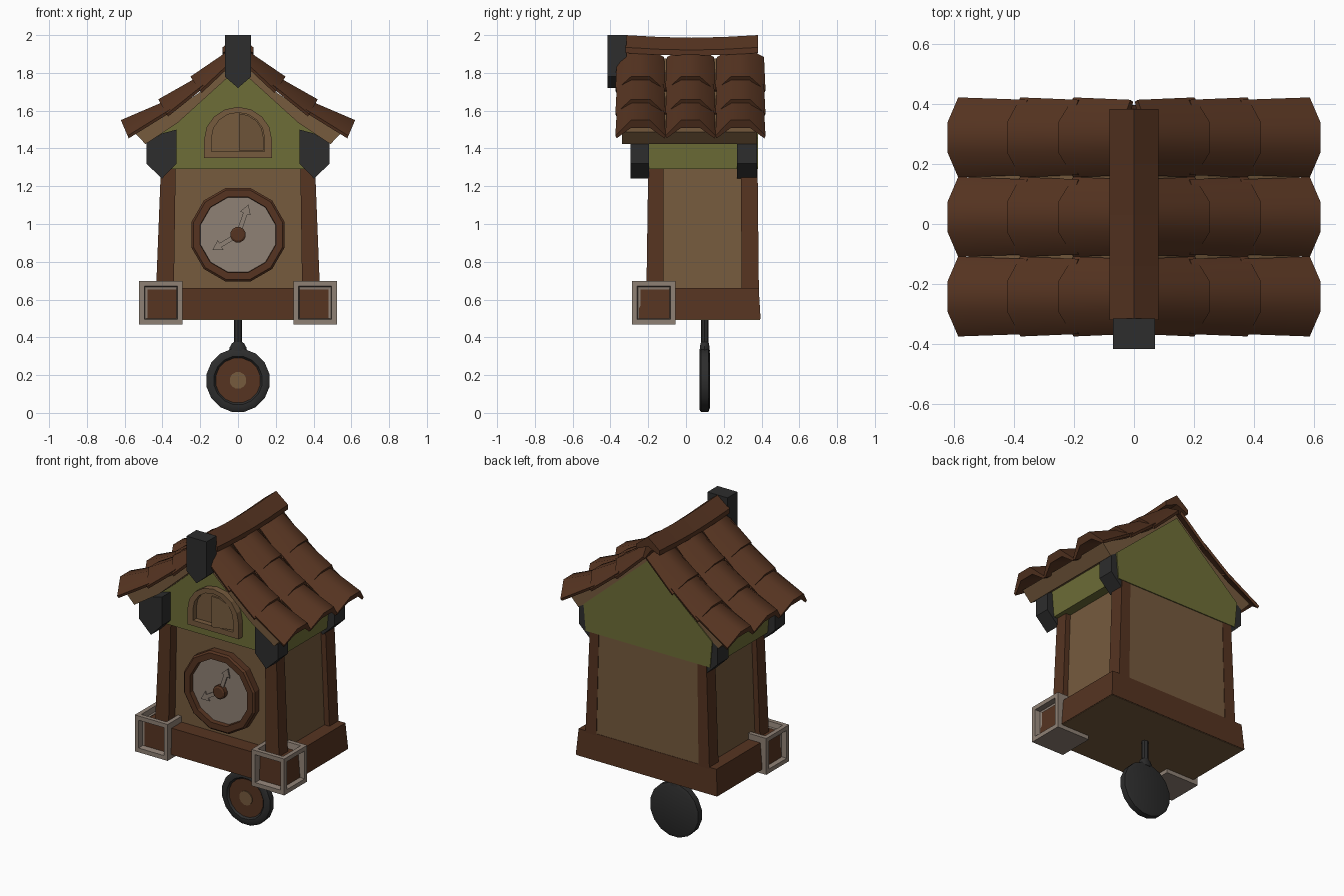
import bpy
import bmesh
from math import sin, cos, pi, radians, hypot
from mathutils import Vector

if "Cube" in bpy.data.objects:
    bpy.data.objects.remove(bpy.data.objects["Cube"], do_unlink=True)


def material(name, rgb):
    m = bpy.data.materials.new(name)
    m.use_nodes = True
    m.diffuse_color = (*rgb, 1)
    m.node_tree.nodes["Principled BSDF"].inputs["Base Color"].default_value = (*rgb, 1)
    return m


BROWN = material("dark brown wood", (0.092, 0.034, 0.015))
WOOD = material("light wood", (0.18, 0.103, 0.047))
GREEN = material("olive green", (0.155, 0.155, 0.038))
STONE = material("pale stone", (0.275, 0.22, 0.178))
IRON = material("dark iron", (0.026, 0.026, 0.026))


def finish(name, bm, mat, smooth=None):
    bmesh.ops.recalc_face_normals(bm, faces=bm.faces)
    mesh = bpy.data.meshes.new(name)
    bm.to_mesh(mesh)
    bm.free()
    mesh.materials.append(mat)
    if smooth:
        mesh.shade_smooth()
        mesh.set_sharp_from_angle(angle=radians(smooth))
    ob = bpy.data.objects.new(name, mesh)
    bpy.context.scene.collection.objects.link(ob)


def loft(name, rings, mat, caps=True, closed=False, smooth=None):
    """Skin a list of equal-length point rings."""
    bm = bmesh.new()
    vs = [[bm.verts.new(p) for p in ring] for ring in rings]
    n = len(vs[0])
    pairs = list(zip(vs, vs[1:])) + ([(vs[-1], vs[0])] if closed else [])
    for a, b in pairs:
        for i in range(n):
            j = (i + 1) % n
            bm.faces.new((a[i], a[j], b[j], b[i]))
    if caps and not closed:
        bm.faces.new(vs[0])
        bm.faces.new(vs[-1])
    finish(name, bm, mat, smooth)


def prism(name, outline, y0, y1, mat):
    """Extrude an x-z outline along y."""
    loft(name, [[(x, y, z) for x, z in outline] for y in (y0, y1)], mat)


def sym(half):
    """Mirror a right-hand outline that starts and may end on the axis."""
    return half + [(-x, z) for x, z in reversed(half) if x > 0]


def frustum(name, low, high, z0, z1, mat):
    """Tapered box; low and high are (x0, x1, y0, y1)."""
    rings = [[(a, c, z), (b, c, z), (b, d, z), (a, d, z)]
             for (a, b, c, d), z in ((low, z0), (high, z1))]
    loft(name, rings, mat)


def lathe(name, cz, profile, sides, mat, closed=False, smooth=None):
    """Turn an (r, y) profile about a y-parallel axis through x = 0."""
    rings = [[(r * sin((i + 0.5) * 2 * pi / sides), y, cz + r * cos((i + 0.5) * 2 * pi / sides))
              for i in range(sides)] for r, y in profile]
    loft(name, rings, mat, closed=closed, smooth=smooth)


# Base, walls and corner posts
frustum("base_board", (-0.495, 0.495, -0.25, 0.395), (-0.482, 0.482, -0.245, 0.385), 0.496, 0.66, BROWN)
frustum("base_underside", (-0.492, 0.492, -0.247, 0.392), (-0.492, 0.492, -0.247, 0.392), 0.493, 0.498, WOOD)
frustum("body_walls", (-0.4, 0.4, -0.145, 0.383), (-0.375, 0.375, -0.14, 0.376), 0.62, 1.3, WOOD)
for s, side in ((1, "left"), (-1, "right")):
    frustum(f"front_post_{side}", (s * 0.34, s * 0.435, -0.21, -0.12),
            (s * 0.33, s * 0.408, -0.2, -0.12), 0.62, 1.3, BROWN)
    frustum(f"back_post_{side}", (s * 0.358, s * 0.435, 0.295, 0.386),
            (s * 0.345, s * 0.408, 0.29, 0.379), 0.62, 1.3, BROWN)

# Open stone brackets around the front corners
for s, side in ((1, "left"), (-1, "right")):
    bm = bmesh.new()
    bmesh.ops.create_cube(bm, size=1)
    for v in bm.verts:
        v.co = Vector((s * 0.408 + v.co.x * 0.23, -0.17 + v.co.y * 0.23, 0.583 + v.co.z * 0.23))
    bm.normal_update()
    open_sides = (Vector((s, 0, 0)), Vector((0, -1, 0)), Vector((0, 0, 1)))
    faces = [f for f in bm.faces if any(f.normal.dot(d) > 0.9 for d in open_sides)]
    bmesh.ops.inset_individual(bm, faces=faces, thickness=0.038)
    bmesh.ops.inset_individual(bm, faces=faces, thickness=0.01, depth=-0.045)
    bmesh.ops.delete(bm, geom=faces, context="FACES")
    finish(f"corner_bracket_{side}", bm, STONE)

# Upper storey
prism("gable_storey", sym([(0, 1.85), (0.45, 1.455), (0.435, 1.29)]), -0.21, 0.382, GREEN)
for s, side in ((1, "left"), (-1, "right")):
    outline = [(s * x, z) for x, z in
               ((0.325, 1.5), (0.4, 1.48), (0.485, 1.43), (0.485, 1.32), (0.403, 1.24), (0.325, 1.32))]
    prism(f"front_beam_end_{side}", outline, -0.295, -0.195, IRON)
    prism(f"back_beam_end_{side}", outline, 0.27, 0.376, IRON)
prism("ridge_beam_end", sym([(0, 2), (0.07, 2), (0.07, 1.78), (0, 1.72)]), -0.415, -0.315, IRON)


# Arched window with one shutter ajar
def arch(w, z0, z1):
    spring = z0 + (z1 - z0) * 0.35
    pts = [(w * cos(a * pi / 8), spring + (z1 - spring) * sin(a * pi / 8)) for a in range(9)]
    return [(w, z0)] + pts + [(-w, z0)]


outer, inner = arch(0.18, 1.35, 1.62), arch(0.14, 1.385, 1.59)
loft("window_frame", [[(x, y, z) for x, z in ring] for ring, y in
                      ((outer, -0.2), (outer, -0.25), (inner, -0.25), (inner, -0.2))], WOOD, caps=False)
prism("window_panel", arch(0.145, 1.38, 1.595), -0.216, -0.205, WOOD)
half = [p for p in arch(0.135, 1.39, 1.585) if p[0] > 0.001] + [(0.005, 1.585), (0.005, 1.39)]
loft("window_shutter", [[(x, -0.222 - d - (0.135 - x) * 0.3, z) for x, z in half] for d in (0, 0.012)], WOOD)

# Clock
CZ = 0.943
lathe("clock_rim", CZ, [(0.256, -0.13), (0.256, -0.185), (0.245, -0.195), (0.207, -0.195), (0.202, -0.13)],
      12, BROWN, closed=True)
lathe("clock_face", CZ, [(0.207, -0.135), (0.207, -0.165)], 12, STONE)
lathe("clock_hub", CZ, [(0.042, -0.15), (0.042, -0.192), (0.032, -0.198)], 12, BROWN)
for name, dx, dz, y in (("hour_hand", -0.135, -0.08, -0.178), ("minute_hand", 0.055, 0.16, -0.182)):
    length = hypot(dx, dz)
    ux, uz = dx / length, dz / length
    arrow = [(0.02, 0.012), (length - 0.05, 0.012), (length - 0.05, 0.03), (length, 0)]
    arrow += [(u, -v) for u, v in reversed(arrow[:3])]
    prism(name, [(u * ux - v * uz, CZ + u * uz + v * ux) for u, v in arrow], y, y + 0.009, STONE)

# Roof boards
top = [(0, 1.875), (0.206, 1.695), (0.385, 1.575), (0.55, 1.487)]
bottom = [(0.49, 1.423), (0.32, 1.535), (0, 1.825)]
prism("roof_boards", top + bottom + [(-x, z) for x, z in reversed(top[1:] + bottom[:-1])],
      -0.338, 0.376, WOOD)


# Arched roof tiles in three courses on each slope
def tile(name, s, upper, lower, yc):
    d = Vector((lower[0] - upper[0], 0, lower[1] - upper[1])).normalized()
    n = Vector((-d.z, 0, d.x))
    rings = []
    for (x, z), width, rise in ((upper, 0.125, 0.05), (lower, 0.133, 0.09)):
        crown = width * 0.38
        section = [(-width, -rise), (-crown, 0), (crown, 0), (width, -rise),
                   (width * 0.95, -rise - 0.015), (crown, -0.045), (-crown, -0.045), (-width * 0.95, -rise - 0.015)]
        pts = [Vector((x, yc + y, z)) + n * h for y, h in section]
        rings.append([(s * p.x, p.y, p.z) for p in pts])
    loft(name, rings, BROWN, smooth=55)


courses = (((0.04, 1.925), (0.252, 1.78)), ((0.21, 1.78), (0.422, 1.66)), ((0.375, 1.655), (0.62, 1.55)))
for s, side in ((1, "left"), (-1, "right")):
    for r, (upper, lower) in enumerate(courses):
        for c in range(3):
            tile(f"roof_tile_{side}_{r}_{c}", s, upper, lower, -0.241 + c * 0.2645)

# Sagging ridge cap
cap = sym([(0, 2), (0.082, 1.935), (0.082, 1.905), (0, 1.94)])
loft("ridge_cap", [[(x, y, z - sag) for x, z in cap] for y, sag in
                   ((-0.32, 0), (-0.14, 0.01), (0.03, 0.014), (0.2, 0.01), (0.382, 0))], BROWN)

# Pendulum
PZ = 0.172
lathe("pendulum_bob", PZ, [(0.15, 0.126), (0.17, 0.118), (0.17, 0.08), (0.158, 0.071),
                           (0.13, 0.071), (0.117, 0.088)], 16, IRON, smooth=40)
lathe("pendulum_disc", PZ, [(0.12, 0.09), (0.12, 0.081)], 16, BROWN)
lathe("pendulum_boss", PZ, [(0.045, 0.085), (0.045, 0.076)], 12, WOOD)


def upright(name, profile, sides):
    loft(name, [[(r * cos(i * 2 * pi / sides), 0.099 + r * k * sin(i * 2 * pi / sides), z)
                 for i in range(sides)] for r, k, z in profile], IRON, smooth=40)


upright("pendulum_rod", [(0.022, 0.9, 0.33), (0.022, 0.9, 0.52)], 8)
upright("pendulum_collar", [(0.048, 0.6, 0.325), (0.045, 0.6, 0.345), (0.034, 0.7, 0.366), (0.022, 0.9, 0.376)], 10)
